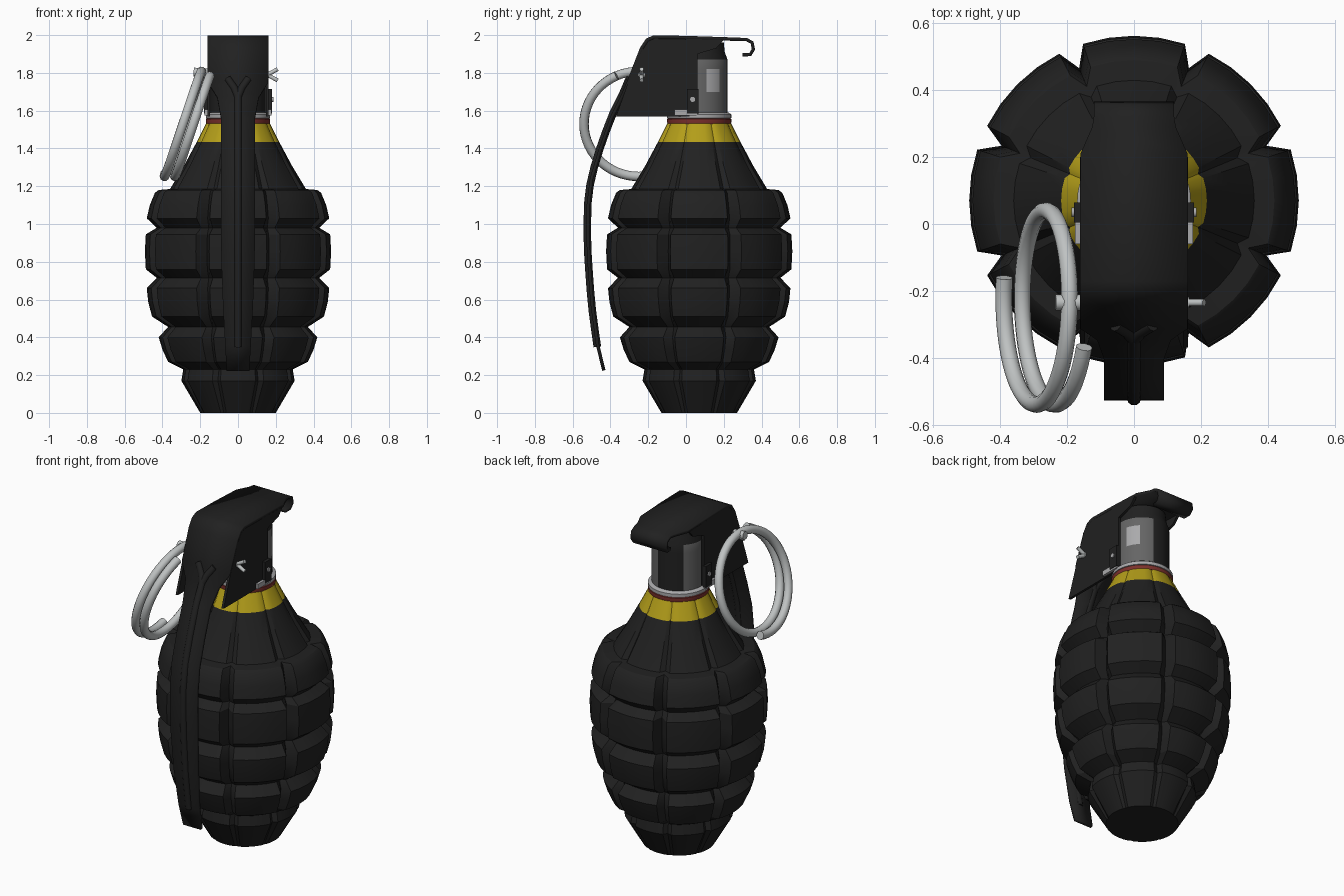
import bpy, bmesh, math
from mathutils import Vector

cube = bpy.data.objects.get("Cube")
if cube:
    bpy.data.objects.remove(cube, do_unlink=True)

AXIS_Y = 0.07  # body axis


def material(name, r, g, b, rough=0.6):
    m = bpy.data.materials.new(name)
    m.diffuse_color = (r, g, b, 1)
    m.use_nodes = True
    bsdf = m.node_tree.nodes["Principled BSDF"]
    bsdf.inputs["Base Color"].default_value = (r, g, b, 1)
    bsdf.inputs["Roughness"].default_value = rough
    return m


BLACK = material("black paint", 0.015, 0.015, 0.015)
YELLOW = material("yellow paint", 0.45, 0.34, 0.01)
RED = material("red seal", 0.2, 0.03, 0.025)
GREY = material("worn grey metal", 0.13, 0.13, 0.13)
PALE = material("pale collar metal", 0.4, 0.4, 0.41)
STEEL = material("bright steel", 0.52, 0.54, 0.54)


def finish(name, bm, mats, angle=35):
    bmesh.ops.recalc_face_normals(bm, faces=bm.faces)
    me = bpy.data.meshes.new(name)
    bm.to_mesh(me)
    bm.free()
    ob = bpy.data.objects.new(name, me)
    bpy.context.collection.objects.link(ob)
    for m in mats:
        me.materials.append(m)
    bpy.ops.object.select_all(action="DESELECT")
    ob.select_set(True)
    bpy.context.view_layer.objects.active = ob
    bpy.ops.object.shade_smooth_by_angle(angle=math.radians(angle))
    return ob


def skin(bm, rings):
    """Join closed rings of points with quads and cap both ends."""
    loops = [[bm.verts.new(p) for p in ring] for ring in rings]
    n = len(loops[0])
    for a, b in zip(loops, loops[1:]):
        for i in range(n):
            j = (i + 1) % n
            bm.faces.new((a[i], a[j], b[j], b[i]))
    bm.faces.new(loops[0])
    bm.faces.new(loops[-1])


def lathe(name, profile, mats, sides=48):
    bm = bmesh.new()
    skin(bm, [[(r * math.cos(k * math.tau / sides), AXIS_Y + r * math.sin(k * math.tau / sides), z)
               for k in range(sides)] for r, z in profile])
    return finish(name, bm, mats)


def tube(name, points, radius, mat):
    cu = bpy.data.curves.new(name, "CURVE")
    cu.dimensions = "3D"
    cu.bevel_depth = radius
    cu.bevel_resolution = 3
    cu.use_fill_caps = True
    sp = cu.splines.new("POLY")
    sp.points.add(len(points) - 1)
    for p, co in zip(sp.points, points):
        p.co = (*co, 1)
    ob = bpy.data.objects.new(name, cu)
    bpy.context.collection.objects.link(ob)
    cu.materials.append(mat)
    bpy.ops.object.select_all(action="DESELECT")
    ob.select_set(True)
    bpy.context.view_layer.objects.active = ob
    bpy.ops.object.convert(target="MESH")
    bpy.ops.object.shade_smooth_by_angle(angle=math.radians(40))
    return ob


def box(name, size, at, mat):
    bm = bmesh.new()
    bmesh.ops.create_cube(bm, size=1)
    for v in bm.verts:
        v.co = Vector([c * s for c, s in zip(v.co, size)]) + Vector(at)
    return finish(name, bm, [mat])


# Segmented body: radius, height, groove depth factor
body_profile = [
    (0.20, 0, 0.98), (0.30, 0.17, 0.93), (0.29, 0.23, 0.91), (0.37, 0.27, 0.88),
    (0.40, 0.335, 0.88), (0.42, 0.40, 0.88), (0.37, 0.455, 0.95), (0.455, 0.51, 0.87),
    (0.475, 0.585, 0.87), (0.483, 0.66, 0.87), (0.43, 0.715, 0.94), (0.488, 0.76, 0.87),
    (0.493, 0.855, 0.87), (0.488, 0.945, 0.87), (0.43, 0.98, 0.94), (0.483, 1.03, 0.87),
    (0.467, 1.10, 0.87), (0.44, 1.165, 0.88), (0.42, 1.18, 0.88), (0.36, 1.185, 0.93),
    (0.285, 1.31, 0.94), (0.218, 1.435, 0.95), (0.165, 1.54, 0.97)]
bm = bmesh.new()
rings = []
for r, z, groove in body_profile:
    ring = []
    for lobe in range(8):
        for off in (-22.5, -18, -9, 0, 9, 18):
            a = math.radians(lobe * 45 + off)
            rr = r * groove if off == -22.5 else r
            ring.append((rr * math.cos(a), AXIS_Y + rr * math.sin(a), z))
    rings.append(ring)
skin(bm, rings)
for f in bm.faces:
    f.material_index = int(f.calc_center_median().z > 1.43)
finish("segmented_body", bm, [BLACK, YELLOW], 32)

# Neck: seal, collar and fuze column with a worn black band
lathe("seal_ring", [(0.168, 1.53), (0.17, 1.54), (0.17, 1.555), (0.16, 1.56)], [RED])
lathe("neck_collar", [(0.15, 1.555), (0.17, 1.56), (0.17, 1.58), (0.155, 1.59)], [PALE])
column = lathe("fuze_column", [(0.15, 1.57), (0.15, 1.66), (0.15, 1.70), (0.15, 1.82),
                               (0.15, 1.87), (0.135, 1.91), (0.13, 1.96)], [GREY, BLACK, PALE])
for p in column.data.polygons:
    c = p.center
    ang = math.degrees(math.atan2(c.y - AXIS_Y, c.x)) % 360
    if 78 < ang < 138 or 180 < ang < 345 or c.z > 1.87:
        p.material_index = 1
    elif 18 < ang < 48 and 1.70 < c.z < 1.82:
        p.material_index = 2

# Safety lever: one bent sheet, given as y, z and half width
lever_path = [
    (0.30, 1.895, 0.11), (0.34, 1.897, 0.115), (0.357, 1.925, 0.12), (0.35, 1.96, 0.12),
    (0.32, 1.977, 0.12), (0.29, 1.977, 0.125), (0.21, 1.98, 0.16), (0.0, 1.987, 0.162),
    (-0.17, 1.99, 0.162), (-0.205, 1.975, 0.162), (-0.235, 1.93, 0.162), (-0.305, 1.75, 0.16),
    (-0.34, 1.67, 0.11), (-0.395, 1.56, 0.09), (-0.455, 1.39, 0.09), (-0.50, 1.24, 0.09),
    (-0.517, 1.10, 0.09), (-0.519, 0.95, 0.09), (-0.514, 0.81, 0.088), (-0.497, 0.58, 0.08),
    (-0.468, 0.36, 0.068), (-0.435, 0.225, 0.06)]
bm = bmesh.new()
rows = [(bm.verts.new((-w, y, z)), bm.verts.new((w, y, z))) for y, z, w in lever_path]
for a, b in zip(rows, rows[1:]):
    bm.faces.new((a[0], a[1], b[1], b[0]))
lever = finish("safety_lever", bm, [BLACK], 40)
solid = lever.modifiers.new("sheet", "SOLIDIFY")
solid.thickness = 0.018
solid.offset = 0


def lever_y(z):
    front = lever_path[9:]
    for (y0, z0, _), (y1, z1, _) in zip(front, front[1:]):
        if z1 <= z <= z0:
            return y0 + (y1 - y0) * (z0 - z) / (z0 - z1) - 0.004


# Raised rib with a forked top
tube("lever_rib", [(0, lever_y(z), z) for z in [0.35 + i * 0.095 for i in range(15)]],
     0.021, BLACK)
for side, label in ((1, "left"), (-1, "right")):
    tube("rib_fork_" + label, [(0, lever_y(1.67), 1.67), (0.02 * side, lever_y(1.72), 1.72),
                               (0.055 * side, lever_y(1.77), 1.77)], 0.02, BLACK)

# Housing cheeks, hinge ears and hinge pin ends
cheek = [(-0.37, 1.57), (0.06, 1.57), (0.06, 1.90), (0.16, 1.93), (0.2, 1.975),
         (-0.17, 1.985), (-0.2, 1.97), (-0.23, 1.93), (-0.31, 1.74)]
for side, label in ((1, "left"), (-1, "right")):
    bm = bmesh.new()
    skin(bm, [[(x * side, y, z) for y, z in cheek] for x in (0.147, 0.162)])
    finish("housing_cheek_" + label, bm, [BLACK])
    box("hinge_ear_" + label, (0.02, 0.06, 0.13), (0.17 * side, 0.035, 1.65), BLACK)
    box("hinge_foot_" + label, (0.02, 0.12, 0.03), (0.167 * side, 0.0, 1.59), PALE)
    tube("hinge_pin_" + label, [(0.15 * side, 0.035, 1.66), (0.187 * side, 0.035, 1.66)],
         0.014, PALE)

# Split safety pin with splayed ends
tube("safety_pin", [(-0.23, -0.235, 1.79), (0.165, -0.235, 1.79)], 0.017, STEEL)
tube("pin_eye", [(-0.235, -0.235, 1.805), (-0.16, -0.235, 1.80)], 0.024, STEEL)
for dz in (-0.03, 0.03):
    tube("pin_leg", [(0.155, -0.235, 1.79), (0.21, -0.235, 1.79 + dz)], 0.011, STEEL)

# Pull ring: a tilted coil of about one and a half turns
coil = []
for deg in range(-18, 520, 6):
    t = math.radians(deg)
    up = -0.29 * math.cos(t)
    coil.append((-0.305 + 0.055 * deg / 360 + 0.29 * up, -0.25 - 0.29 * math.sin(t),
                 1.53 + 0.96 * up))
tube("pull_ring", coil, 0.025, STEEL)
